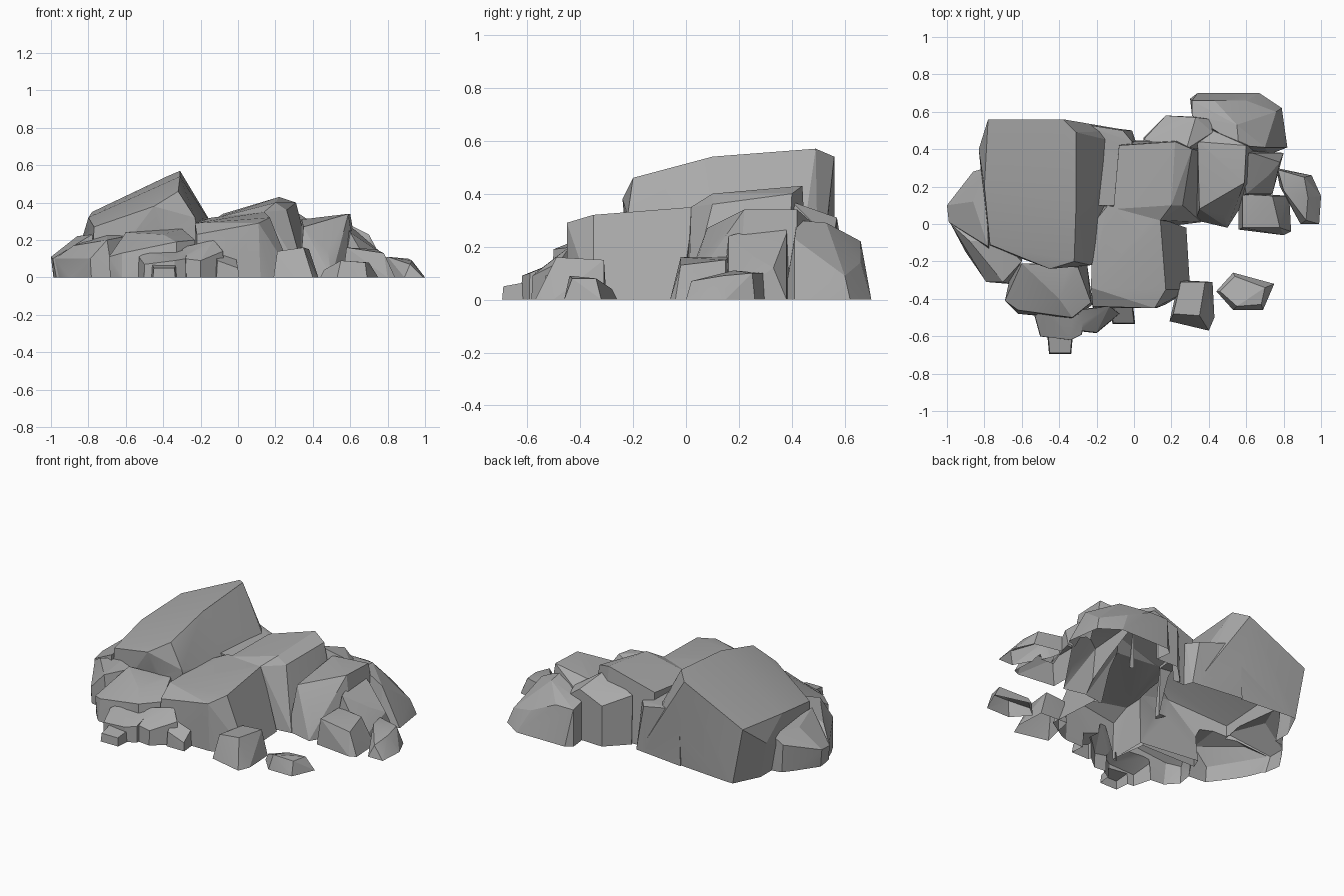
import bpy
import bmesh
import math
from mathutils import Vector

default_cube = bpy.data.objects.get("Cube")
if default_cube:
    bpy.data.objects.remove(default_cube, do_unlink=True)

UNIT = 0.01  # rock corners are given in hundredths
ROOT = -6    # rocks reach this far into the ground until they are trimmed

stone = bpy.data.materials.new("stone grey")
stone.use_nodes = True
stone_colour = (0.4, 0.4, 0.4, 1.0)
stone.diffuse_color = stone_colour
stone.node_tree.nodes["Principled BSDF"].inputs["Base Color"].default_value = stone_colour


def spread_foot(crown, flare):
    """Ground outline made by pushing the crown corners away from their centre."""
    centre = sum((Vector(corner) for corner in crown), Vector()) / len(crown)
    return [(centre + (Vector(corner) - centre) * flare).to_2d() for corner in crown]


def rock(name, crown, foot=None, flare=1.0):
    """Angular rock: convex hull of crown corners and a ground outline."""
    foot = foot or spread_foot(crown, flare)
    bm = bmesh.new()
    for corner in crown:
        bm.verts.new(Vector(corner) * UNIT)
    for x, y in foot:
        for z in (0, ROOT):
            bm.verts.new(Vector((x, y, z)) * UNIT)
    hull = bmesh.ops.convex_hull(bm, input=bm.verts[:])
    loose = {v for v in hull["geom_interior"] + hull["geom_unused"]
             if isinstance(v, bmesh.types.BMVert)}
    bmesh.ops.delete(bm, geom=list(loose), context="VERTS")
    bmesh.ops.recalc_face_normals(bm, faces=bm.faces[:])
    mesh = bpy.data.meshes.new(name)
    bm.to_mesh(mesh)
    bm.free()
    mesh.materials.append(stone)
    obj = bpy.data.objects.new(name, mesh)
    bpy.context.collection.objects.link(obj)
    return obj


def merge(name, rocks):
    """Fuse touching rocks into one outer shell."""
    body, *others = rocks
    for other in others:
        union = body.modifiers.new(other.name, "BOOLEAN")
        union.operation = "UNION"
        union.solver = "EXACT"
        union.object = other
    graph = bpy.context.evaluated_depsgraph_get()
    fused = bpy.data.meshes.new_from_object(body.evaluated_get(graph))
    body.modifiers.clear()
    body.data = fused
    body.name = name
    for other in others:
        bpy.data.objects.remove(other, do_unlink=True)
    return body


def finish(obj):
    """Trim the rock open at ground level, clean its facets and shade it."""
    bm = bmesh.new()
    bm.from_mesh(obj.data)
    bmesh.ops.bisect_plane(bm, geom=bm.verts[:] + bm.edges[:] + bm.faces[:], plane_co=(0, 0, 0),
                           plane_no=(0, 0, 1), clear_inner=True)
    bmesh.ops.dissolve_limit(bm, angle_limit=math.radians(3),
                             verts=bm.verts[:], edges=bm.edges[:])
    bm.to_mesh(obj.data)
    bm.free()
    bpy.ops.object.select_all(action="DESELECT")
    obj.select_set(True)
    bpy.context.view_layer.objects.active = obj
    bpy.ops.object.shade_smooth_by_angle(angle=math.radians(15))


# Tall tilted slab, undercut at its back corner, and the ledge behind it
slab = rock("tilted_slab",
            crown=[(-78, 56, 35), (-38, 56, 54), (-31, 49, 57), (-31, 10, 54), (-32, -20, 46),
                   (-45, -24, 38), (-77, -11, 27), (-80, 20, 32), (-83, 40, 22), (-23, -22, 32),
                   (-18, 44, 31), (-10, 44, 22)],
            foot=[(-70, 56), (-3, 50), (-10, 10), (-18, -20), (-78, -12), (-78, 40)])
ledge = rock("back_ledge",
             crown=[(-33, 54, 34), (-25, 53, 33), (-6, 50, 28), (-1, 44, 28), (-5, 10, 30), (-25, 10, 32)],
             foot=[(-34, 54), (-1, 50), (1, 44), (-4, 10), (-25, 10)])

# Boulders leaning on the right-hand flank of the slab
flank = [
    rock("flank_boulder",
         crown=[(-100, 10, 11), (-99, 1, 10), (-86, 28, 17), (-79, 30, 23), (-86, 12, 22), (-78, -12, 23)],
         foot=[(-98, 9), (-96, -2), (-85, 28), (-74, 30), (-75, -20)]),
    rock("flank_corner_boulder",
         crown=[(-98, 0, 10), (-88, -9, 17), (-70, -10, 23), (-70, -31, 20), (-79, -31, 10), (-60, -20, 22)],
         foot=[(-95, -2), (-90, -15), (-78, -31), (-67, -32), (-60, -15)]),
]

# Central blocks
centre_blocks = [
    rock("front_block",
         crown=[(-22, 0, 30), (-14, 10, 32), (14, 3, 35), (17, -35, 32), (11, -45, 29),
                (-22, -44, 23), (-23, -34, 29)],
         foot=[(28, -2), (30, -35), (17, -43), (12, -45), (-22, -45), (-22, 8)]),
    rock("middle_block",
         crown=[(-8, 42, 34), (22, 44, 43), (31, 40, 40), (20, 10, 40), (26, 10, 36),
                (-11, 8, 32), (14, 2, 35)],
         foot=[(41, 38), (36, 1), (20, -1), (-10, 2), (-8, 44), (25, 46)]),
    rock("back_block",
         crown=[(17, 58, 25), (33, 57, 31), (41, 56, 25), (42, 49, 28), (5, 45, 30), (28, 40, 37)],
         foot=[(17, 58), (41, 57), (45, 40), (5, 46)]),
]

# Ridge descending on the left side
ridge = [
    rock("ridge_block",
         crown=[(34, 44, 31), (42, 50, 27), (60, 42, 34), (59, 22, 34), (40, 20, 28), (35, 8, 27), (48, 4, 14)],
         foot=[(50, -2), (33, 2), (55, 12), (64, 20), (66, 42), (40, 55)]),
    rock("ridge_back_boulder",
         crown=[(31, 66, 22), (31, 58, 24), (43, 66, 22), (60, 66, 14), (45, 54, 27), (55, 53, 29),
                (70, 41, 23), (76, 60, 9), (56, 42, 30)],
         foot=[(30, 67), (31, 58), (34, 70), (67, 70), (79, 62), (82, 41), (72, 37), (50, 40)]),
    rock("ridge_side_boulder",
         crown=[(56, 38, 30), (63, 38, 25), (72, 26, 16), (60, 16, 24), (78, 33, 12)],
         foot=[(55, 40), (80, 38), (74, 16), (56, 14)]),
    rock("ridge_front_stone",
         crown=[(58, 16, 16), (74, 15, 15), (78, -2, 13), (58, -2, 16)],
         foot=[(56, 17), (83, 15), (84, -4), (80, -6), (56, -3)]),
    rock("ridge_end_stone",
         crown=[(77, 29, 10), (91, 25, 10), (93, 14, 9), (80, 18, 11), (92, 2, 7)],
         foot=[(76, 30), (95, 26), (100, 15), (99, 0), (89, 0), (87, 14), (78, 20)]),
]

# Broken pieces along the front
rubble = [
    rock("front_boulder",
         crown=[(-60, -21, 24), (-30, -23, 26), (-23, -42, 20), (-33, -50, 19), (-62, -46, 13),
                (-69, -41, 11), (-40, -40, 23)],
         foot=[(-68, -41), (-62, -48), (-33, -51), (-22, -43), (-25, -22), (-65, -22)]),
    rock("front_rubble_large",
         crown=[(-53, -49, 11), (-48, -46, 14), (-27, -47, 15), (-28, -59, 10), (-34, -62, 9), (-50, -60, 7)],
         flare=1.02),
    rock("front_rubble_small",
         crown=[(-46, -58, 7), (-33, -58, 7), (-34, -69, 5), (-45, -69, 5)],
         flare=1.08),
    rock("front_rubble_wedge",
         crown=[(-30, -46, 16), (-13, -44, 20), (-8, -48, 14), (-20, -58, 9), (-29, -57, 10)],
         flare=1.05),
    rock("front_rubble_chip",
         crown=[(-13, -44, 14), (-1, -44, 10), (0, -53, 5), (-11, -53, 9)],
         flare=1.1),
]
finish(merge("rock_outcrop", [slab, ledge] + flank + centre_blocks + ridge + rubble))

# Loose stones lying in front of the ridge
finish(rock("loose_block",
            crown=[(25, -31, 14), (38, -31, 15), (35, -49, 16), (21, -48, 14)],
            foot=[(24, -30), (42, -31), (43, -50), (40, -57), (19, -52)]))
finish(rock("loose_shard",
            crown=[(46, -36, 4), (54, -28, 4), (55, -44, 9), (68, -43, 8), (70, -34, 8)],
            foot=[(44, -36), (53, -26), (75, -32), (69, -46), (53, -46)]))
